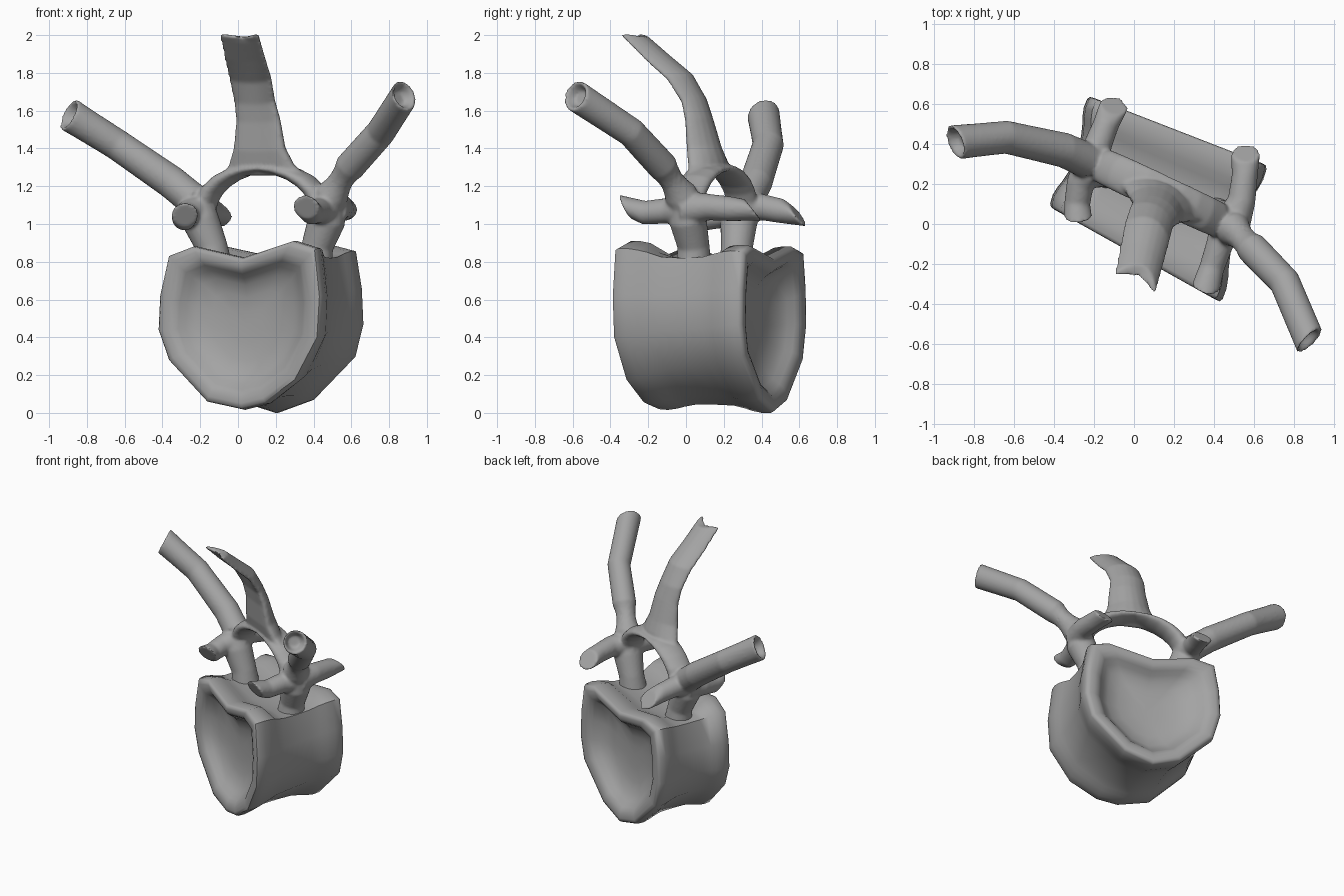
import bpy, bmesh, math
from mathutils import Vector as V

if "Cube" in bpy.data.objects:
    bpy.data.objects.remove(bpy.data.objects["Cube"])

U = V((0.905, -0.425, 0))   # sideways direction of the turned bone
A = V((0.425, 0.905, 0))    # front-to-back direction


def loft(rings, name, bm=None):
    """Skin closed rings together and cap both ends."""
    own = bm is None
    bm = bm or bmesh.new()
    n = len(rings[0])
    vs = [[bm.verts.new(p) for p in r] for r in rings]
    faces = []
    for r, s in zip(vs, vs[1:]):
        for i in range(n):
            j = (i + 1) % n
            faces.append(bm.faces.new((r[i], r[j], s[j], s[i])))
    for r in (vs[0], vs[-1]):
        c = bm.verts.new(sum((v.co for v in r), V()) / n)
        for i in range(n):
            faces.append(bm.faces.new((r[i], r[(i + 1) % n], c)))
    bmesh.ops.recalc_face_normals(bm, faces=faces)
    return finish(bm, name) if own else None


def finish(bm, name):
    me = bpy.data.meshes.new(name)
    bm.to_mesh(me)
    bm.free()
    ob = bpy.data.objects.new(name, me)
    bpy.context.collection.objects.link(ob)
    return ob


def ring(c, a, b, bend=None, n=20):
    out = []
    for i in range(n):
        t = 2 * math.pi * i / n
        p = V(c) + a * math.cos(t) + b * math.sin(t)
        out.append(p + bend * math.cos(t) ** 2 if bend else p)
    return out


def tube(bm, pts, radii, end=None, dish=0.0):
    """Round limb through pts; end tilts the last cut, dish hollows it."""
    pts = [V(p) for p in pts]
    rings = []
    for i, p in enumerate(pts):
        d = pts[min(i + 1, len(pts) - 1)] - pts[max(i - 1, 0)]
        if end and i == len(pts) - 1:
            d = V(end)
        d.normalize()
        a = d.cross(V((0, 0, 1)) if abs(d.z) < 0.8 else A).normalized()
        b = d.cross(a)
        rings.append(ring(p, a * radii[i], b * radii[i]))
    if dish:
        r = radii[-1]
        rings.append(ring(p, a * r * 0.82, b * r * 0.82))
        rings.append(ring(p - d * dish, a * r * 0.5, b * r * 0.5))
    loft(rings, '', bm)


# Body: two rim outlines as (side, height), blended along its axis
front = [(-.87, .83), (-.57, .88), (.03, .82), (.66, .91), (.95, .87), (1.01, .62), (.98, .4),
         (.7, .17), (.32, .05), (.03, .02), (-.4, .06), (-.87, .28), (-1, .44), (-.98, .62)]
back = [(-.91, .85), (-.61, .88), (0, .82), (.66, .885), (.91, .855), (.98, .66), (1, .47),
        (.91, .3), (.42, .07), (0, 0), (-.4, .06), (-.89, .28), (-1, .47), (-.98, .66)]
# station along axis, outline scale, cap on the height
half = [(.19, .2, 1), (.175, .42, 1), (.14, .6, 1), (.09, .7, 1), (.04, .765, 1), (.012, .81, 1),
        (-.002, .87, 1), (-.005, .93, 1), (.0, .98, 1), (.025, 1.0, 1), (.1, 1.005, 1),
        (.18, .985, .91), (.24, .96, .85), (.34, .93, .825)]
stations = half + [(.5, .925, .82)] + [(1 - t, s, c) for t, s, c in reversed(half)]
rings = []
for t, s, top in stations:
    r = []
    for (fa, fz), (ba, bz) in zip(front, back):
        f = V((.005, -.15, 0)) + V((.43, -.24, 0)) * fa * s
        b = V((.22, .465, 0)) + V((.45, -.175, 0)) * ba * s
        p = f.lerp(b, t)
        z = fz + (bz - fz) * t
        p.z = min(top, .46 + (z - .46) * s)
        r.append(p)
    rings.append(r)
body = loft(rings, 'centrum_body')

bm = bmesh.new()
# Pedicles rising from the body
tube(bm, [(.4, .04, .74), (.42, .04, .88), (.47, .01, 1.02), (.49, 0, 1.12)], [.1, .085, .1, .08])
tube(bm, [(-.12, .27, .74), (-.14, .27, .88), (-.2, .28, 1.02), (-.22, .29, 1.12)], [.1, .085, .1, .08])

# Long side processes with dished tips
tube(bm, [(.46, .02, 1.04), (.5, -.03, 1.16), (.59, -.12, 1.3), (.755, -.29, 1.485), (.88, -.585, 1.68)],
     [.08, .088, .08, .078, .084], end=(.65, -.65, .3), dish=.05)
tube(bm, [(-.18, .29, 1.04), (-.24, .32, 1.13), (-.35, .37, 1.22), (-.64, .435, 1.42), (-.895, .41, 1.58)],
     [.08, .09, .088, .083, .09], end=(-.85, -.33, .42), dish=.05)

# Four short joint processes with slanted ends
tube(bm, [(.48, .02, 1.07), (.43, -.1, 1.07), (.39, -.22, 1.06), (.36, -.32, 1.09)],
     [.095, .068, .063, .072], end=(-.2, -.85, -.45))
tube(bm, [(-.21, .3, 1.07), (-.27, .2, 1.05), (-.285, .1, 1.03), (-.28, .035, 1.05)],
     [.095, .07, .065, .072], end=(.05, -.85, -.45))
tube(bm, [(.49, 0, 1.08), (.54, .12, 1.09), (.555, .24, 1.08), (.56, .355, 1.075)],
     [.095, .07, .065, .073], end=(.0, .75, .6))
tube(bm, [(-.21, .28, 1.08), (-.18, .4, 1.09), (-.14, .5, 1.07), (-.1, .595, 1.045)],
     [.095, .07, .065, .073], end=(.2, .75, .6))

# Neural arch: thin wide band between the pedicles
arch = []
for i in range(13):
    t = math.pi * i / 12
    d = U * math.cos(t) + V((0, 0, math.sin(t)))
    c = V((.135, .155, 1.06)) + U * (.345 * math.cos(t)) + V((0, 0, .235 * math.sin(t)))
    arch.append(ring(c, d * (.022 + .033 * abs(math.cos(t))), A * (.085 + .01 * math.sin(t))))
loft(arch, '', bm)

# Spine: blade leaning forward, ending in a grooved tip
spec = [((.145, .15, 1.265), .24, .05, .03), ((.14, .14, 1.31), .19, .07, .04),
        ((.13, .115, 1.4), .15, .065, .04),
        ((.12, .085, 1.55), .128, .05, .03), ((.1, .06, 1.65), .12, .042, .03),
        ((.085, 0, 1.77), .124, .036, .05), ((.06, -.12, 1.88), .12, .028, .06),
        ((.04, -.225, 1.975), .115, .024, .085)]
rings = []
for i, (c, w, h, bend) in enumerate(spec):
    d = V(spec[min(i + 1, 7)][0]) - V(spec[max(i - 1, 0)][0])
    nrm = U.cross(d).normalized()
    if nrm.y < 0:
        nrm = -nrm
    lift = V((0, 0, .03)) if i == 7 else V()
    rings.append(ring(c, U * w, nrm * h, -A * bend + lift))
loft(rings, '', bm)

# Fuse the arch parts and soften the joints
arch_ob = finish(bm, 'neural_arch_and_processes')
m = arch_ob.modifiers.new('fuse', 'REMESH')
m.mode = 'VOXEL'
m.voxel_size = .01
m = arch_ob.modifiers.new('soften', 'SMOOTH')
m.factor = .5
m.iterations = 5

grey = bpy.data.materials.new('dark_bone')
grey.diffuse_color = (.37, .37, .37, 1)
grey.use_nodes = True
grey.node_tree.nodes["Principled BSDF"].inputs["Base Color"].default_value = grey.diffuse_color
for ob in (body, arch_ob):
    ob.data.materials.append(grey)
    bpy.ops.object.select_all(action='DESELECT')
    ob.select_set(True)
    bpy.context.view_layer.objects.active = ob
    for mod in list(ob.modifiers):
        bpy.ops.object.modifier_apply(modifier=mod.name)
    bpy.ops.object.shade_smooth_by_angle(angle=math.radians(60))
